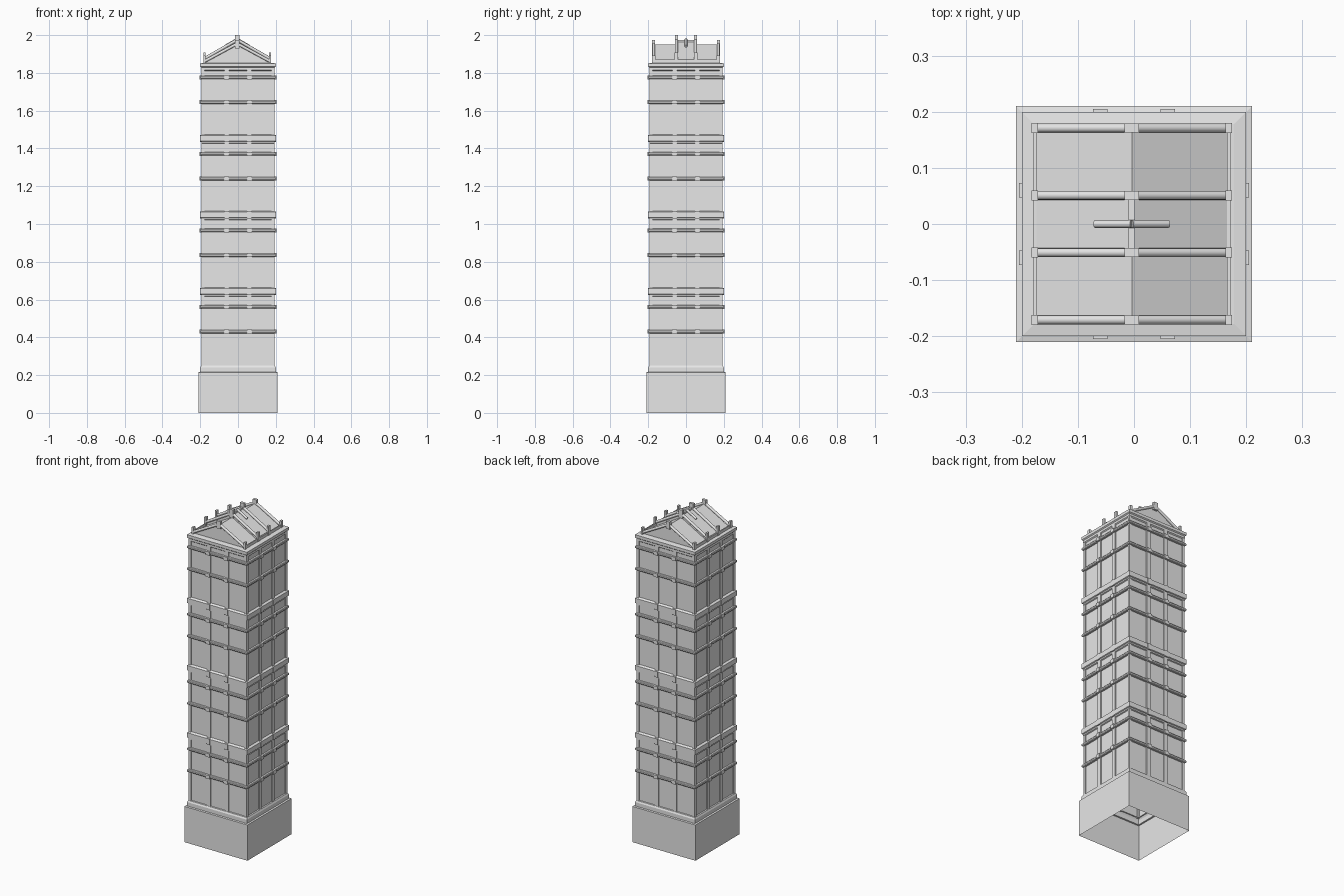
import bpy, bmesh, math
from mathutils import Vector, Matrix

cube = bpy.data.objects.get("Cube")
if cube:
    bpy.data.objects.remove(cube, do_unlink=True)

stone = bpy.data.materials.new("grey_stone")
stone.use_nodes = True
stone.diffuse_color = (0.8, 0.8, 0.8, 1)
stone.node_tree.nodes["Principled BSDF"].inputs["Base Color"].default_value = (0.8, 0.8, 0.8, 1)


def finish(name, bm, smooth=False):
    bmesh.ops.recalc_face_normals(bm, faces=bm.faces)
    mesh = bpy.data.meshes.new(name)
    bm.to_mesh(mesh)
    bm.free()
    mesh.materials.append(stone)
    for p in mesh.polygons:
        p.use_smooth = smooth
    obj = bpy.data.objects.new(name, mesh)
    bpy.context.collection.objects.link(obj)
    return obj


def square_loft(name, profile, cap_top=False):
    """Sweep a (half width, height) profile around a square plan."""
    bm = bmesh.new()
    rings = [[bm.verts.new((sx * h, sy * h, z))
              for sx, sy in ((-1, -1), (1, -1), (1, 1), (-1, 1))] for h, z in profile]
    for a, b in zip(rings, rings[1:]):
        for i in range(4):
            j = (i + 1) % 4
            bm.faces.new((a[i], a[j], b[j], b[i]))
    if cap_top:
        bm.faces.new(rings[-1])
    return finish(name, bm)


def add_box(bm, x, y, z):
    """Box given by its (min, max) along each axis."""
    lo, hi = Vector((x[0], y[0], z[0])), Vector((x[1], y[1], z[1]))
    m = Matrix.Translation((lo + hi) / 2) @ Matrix.Diagonal((*(hi - lo), 1))
    bmesh.ops.create_cube(bm, size=1, matrix=m)


def four_sides(bm):
    """Repeat what is on the front on the other three sides."""
    source = bm.verts[:] + bm.edges[:] + bm.faces[:]
    for k in (1, 2, 3):
        copy = bmesh.ops.duplicate(bm, geom=source)["geom"]
        verts = [g for g in copy if isinstance(g, bmesh.types.BMVert)]
        bmesh.ops.rotate(bm, verts=verts, cent=(0, 0, 0),
                         matrix=Matrix.Rotation(k * math.pi / 2, 3, 'Z'))


def add_bar(bm, a, b, radius):
    a, b = Vector(a), Vector(b)
    d = b - a
    m = Matrix.Translation((a + b) / 2) @ d.to_track_quat('Z', 'Y').to_matrix().to_4x4()
    bmesh.ops.create_cone(bm, cap_ends=True, segments=12, radius1=radius,
                          radius2=radius, depth=d.length, matrix=m)


# Plinth and shaft: open underneath
WALL, EDGE = 0.188, 0.2
square_loft("plinth", [(0.21, 0), (0.21, 0.215), (EDGE, 0.217)])
square_loft("plinth_trim", [(EDGE, 0.215), (EDGE, 0.24), (0.195, 0.25), (WALL, 0.252)])
square_loft("shaft", [(WALL, 0.25), (WALL, 1.82)])
square_loft("cornice", [(WALL, 1.81), (0.194, 1.815), (0.194, 1.828), (EDGE, 1.833),
                        (EDGE, 1.85), (0.178, 1.853)], cap_top=True)

# Storeys: a stepped band above two thin rails, repeated
PITCH = 0.405
bands = [0.615 + PITCH * i for i in range(3)]
rails = [z + PITCH * i for i in range(4) for z in (0.43, 0.561)]
for z in bands:
    square_loft("storey_band", [(WALL, z), (0.194, z + 0.003), (0.194, z + 0.011),
                                (EDGE, z + 0.014), (EDGE, z + 0.043), (WALL, z + 0.05)])
for z in rails:
    square_loft("rail", [(WALL, z - 0.009), (0.197, z - 0.008), (EDGE, z - 0.004),
                         (EDGE, z + 0.004), (0.197, z + 0.008), (WALL, z + 0.009)])

# Pilasters: two per side and one per corner
bm = bmesh.new()
for x in (-0.06, 0.06):
    add_box(bm, (x - 0.012, x + 0.012), (-0.194, -0.185), (0.245, 1.825))
add_box(bm, (-0.193, -0.178), (-0.193, -0.178), (0.245, 1.825))
four_sides(bm)
finish("pilasters", bm)

# Clasps where the pilasters cross rails and bands
bm = bmesh.new()
for x in (-0.06, 0.06):
    for z in rails:
        add_box(bm, (x - 0.013, x + 0.013), (-0.205, -0.188), (z - 0.011, z + 0.011))
    for z in bands:
        add_box(bm, (x - 0.012, x + 0.012), (-0.202, -0.188), (z + 0.01, z + 0.045))
four_sides(bm)
finish("clasps", bm)

# Gabled roof: a long low part with a raised middle bay
RX, EAVE = -0.004, 0.17


def gable(name, half_y, eave_z, apex_z):
    bm = bmesh.new()
    outline = ((-EAVE, 1.85), (EAVE, 1.85), (EAVE, eave_z), (0, apex_z), (-EAVE, eave_z))
    face = bm.faces.new([bm.verts.new((RX + x, -half_y, z)) for x, z in outline])
    out = bmesh.ops.extrude_face_region(bm, geom=[face])["geom"]
    bmesh.ops.translate(bm, vec=(0, 2 * half_y, 0),
                        verts=[g for g in out if isinstance(g, bmesh.types.BMVert)])
    finish(name, bm)


gable("roof", 0.166, 1.855, 1.95)
gable("raised_roof_bay", 0.05, 1.872, 1.968)

# Round rafters along the slopes, with posts at the eaves and ridge
rafters, posts = bmesh.new(), bmesh.new()
for y, eave_z, apex_z, top in ((0.171, 1.863, 1.955, 1.975), (0.051, 1.878, 1.975, 2.0)):
    for s in (-1, 1):
        yy = s * y
        for side in (-1, 1):
            add_bar(rafters, (RX + side * EAVE, yy, eave_z), (RX, yy, apex_z), 0.008)
            x = RX + side * 0.173
            add_box(posts, (x - 0.006, x + 0.006), (yy - 0.009, yy + 0.009),
                    (1.85, eave_z + 0.03))
        add_box(posts, (RX - 0.013, RX + 0.013), (yy - 0.008, yy + 0.008),
                (apex_z - 0.025, top))
for side in (-1, 1):
    add_bar(rafters, (RX + side * 0.065, 0, 1.941), (RX, 0, 1.978), 0.007)
finish("rafters", rafters)
bpy.context.view_layer.objects.active = bpy.data.objects["rafters"]
bpy.data.objects["rafters"].select_set(True)
bpy.ops.object.shade_smooth_by_angle(angle=math.radians(40))
finish("roof_posts", posts)

# Ridge cap and eave gutters
bm = bmesh.new()
add_box(bm, (RX - 0.006, RX + 0.006), (-0.05, 0.05), (1.955, 1.975))
for side in (-1, 1):
    x = RX + side * 0.173
    add_box(bm, (x - 0.003, x + 0.003), (-0.165, 0.165), (1.85, 1.87))
finish("ridge_and_gutters", bm)
